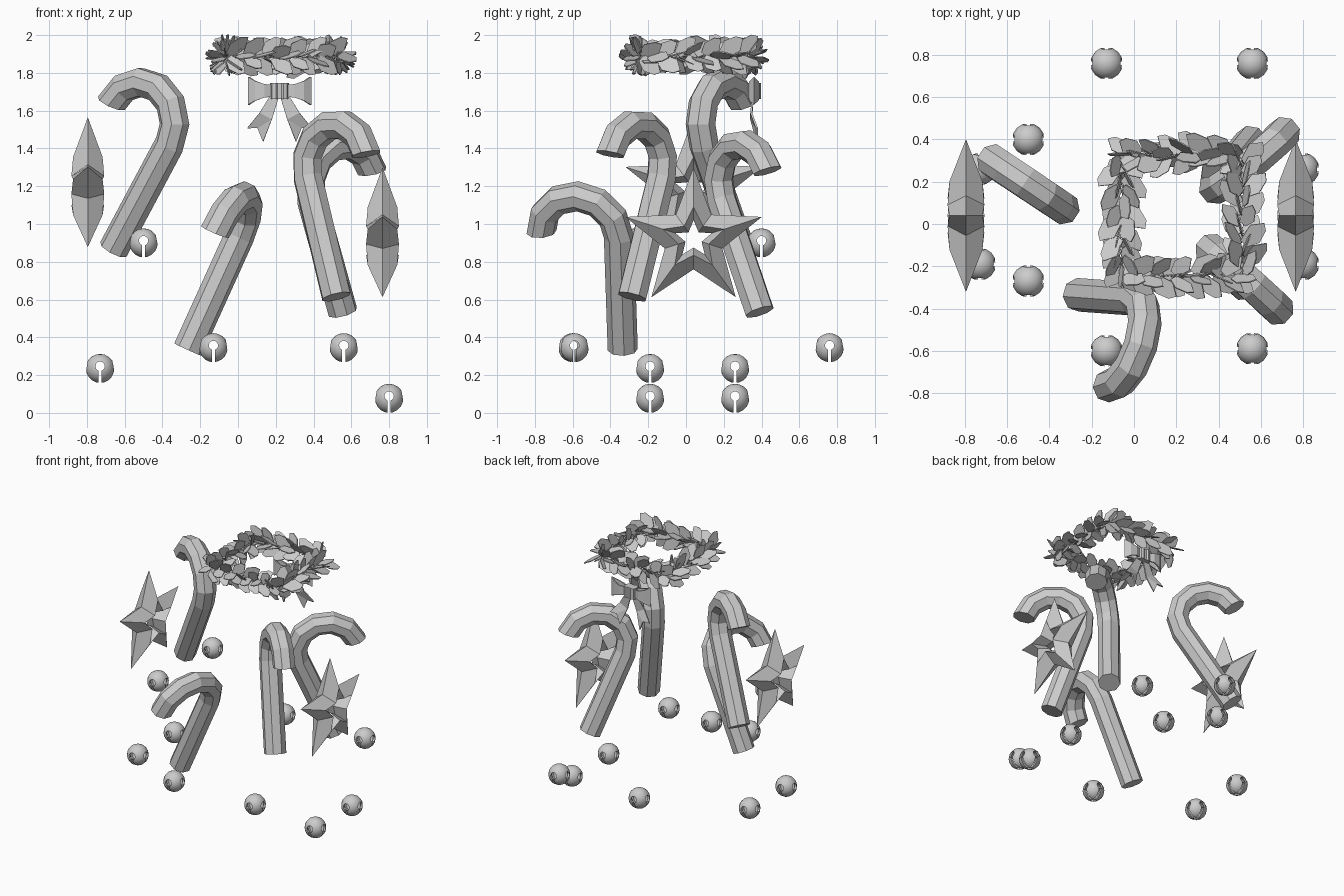
import bpy, bmesh, math, random
from mathutils import Vector as V, Matrix

if "Cube" in bpy.data.objects:
    bpy.data.objects.remove(bpy.data.objects["Cube"])

random.seed(4)

def make(name, verts, faces):
    me = bpy.data.meshes.new(name)
    bm = bmesh.new()
    vs = [bm.verts.new(v) for v in verts]
    for f in faces:
        bm.faces.new([vs[i] for i in f])
    bmesh.ops.recalc_face_normals(bm, faces=bm.faces)
    bm.to_mesh(me)
    bm.free()
    ob = bpy.data.objects.new(name, me)
    bpy.context.collection.objects.link(ob)
    return ob

# Candy canes: octagonal tube, straight shaft then a hook
def cane(name, bottom, top, hook, r=0.215, rad=0.08, sweep=184, segs=6):
    b, t = V(bottom), V(top)
    s = (t - b).normalized()
    h = V(hook)
    h = (h - s * h.dot(s)).normalized()
    n = s.cross(h)
    c = t + h * r
    rings = [(b, h)]
    for i in range(segs + 1):
        a = math.radians(sweep) * i / segs
        m = h * math.cos(a) - s * math.sin(a)
        rings.append((c - m * r, m))
    verts, faces = [], []
    for p, m in rings:
        for k in range(8):
            a = math.pi / 8 + k * math.pi / 4
            verts.append(p + (m * math.cos(a) + n * math.sin(a)) * rad)
    for i in range(len(rings) - 1):
        for k in range(8):
            j = (k + 1) % 8
            faces.append((i*8 + k, i*8 + j, i*8 + 8 + j, i*8 + 8 + k))
    faces += [range(8), range(len(verts) - 8, len(verts))]
    make(name, verts, faces)

cane("candy_cane_left_back", (-0.66, 0.29, 0.865), (-0.364, 0.095, 1.42), (-0.83, 0.56, 0.6))
cane("candy_cane_left_front", (-0.265, -0.335, 0.335), (0.005, -0.355, 0.93), (-0.3, -0.95, 0.05))
cane("candy_cane_right_front", (0.52, -0.285, 0.615), (0.37, -0.13, 1.245), (0.314, -0.276, 0.121))
cane("candy_cane_right_back", (0.555, 0.39, 0.535), (0.39, 0.19, 1.125), (0.27, 0.205, 0.12))

# Stars: faceted open star, ridge raised on both faces
def star(name, loc):
    rows = [(0.38, 0.16, 0, 0), (0.17, 0.085, 0.078, 0.087), (0.1, 0.045, 0, 0), (0.17, 0.085, -0.078, -0.087)]
    verts, faces = [], []
    for ro, ri, xo, xi in rows:
        for k in range(10):
            a = math.pi / 2 + k * math.pi / 5
            r, x = (ri, xi) if k % 2 else (ro, xo)
            verts.append(V(loc) + V((x, r * math.cos(a), r * math.sin(a))))
    for i in range(4):
        for k in range(10):
            j, n = (k + 1) % 10, (i + 1) % 4
            faces.append((i*10 + k, i*10 + j, n*10 + j, n*10 + k))
    make(name, verts, faces)

star("star_left", (-0.795, 0.04, 1.185))
star("star_right", (0.765, 0.04, 0.92))

# Jingle bells: hollow sphere, crossed slits ending in round holes
def bell_mesh():
    bm = bmesh.new()
    bmesh.ops.create_uvsphere(bm, u_segments=16, v_segments=10, radius=0.077)
    inner = bmesh.ops.create_uvsphere(bm, u_segments=16, v_segments=10, radius=0.062)["verts"]
    bmesh.ops.reverse_faces(bm, faces=list({f for v in inner for f in v.link_faces}))
    me = bpy.data.meshes.new("bell")
    bm.to_mesh(me)
    bm.free()
    ob = bpy.data.objects.new("bell_base", me)
    bpy.context.collection.objects.link(ob)
    cutters = []
    for ang in (0, math.pi / 2):
        for kind in ("hole", "slit"):
            cb = bmesh.new()
            if kind == "hole":
                bmesh.ops.create_cone(cb, cap_ends=True, segments=12, radius1=0.025, radius2=0.025, depth=0.3,
                                      matrix=Matrix.Translation((0, 0, 0.012)) @ Matrix.Rotation(math.pi / 2, 4, 'Y'))
            else:
                bmesh.ops.create_cube(cb, size=1, matrix=Matrix.Translation((0, 0, -0.047)) @ Matrix.Diagonal((0.3, 0.017, 0.1, 1)))
            cb.transform(Matrix.Rotation(ang, 4, 'Z'))
            cm = bpy.data.meshes.new("cutter")
            cb.to_mesh(cm)
            cb.free()
            co = bpy.data.objects.new("cutter", cm)
            co.hide_render = True
            bpy.context.collection.objects.link(co)
            mod = ob.modifiers.new("cut", 'BOOLEAN')
            mod.operation, mod.solver, mod.object = 'DIFFERENCE', 'EXACT', co
            cutters.append(co)
    dg = bpy.context.evaluated_depsgraph_get()
    res = bpy.data.meshes.new_from_object(ob.evaluated_get(dg))
    for o in cutters + [ob]:
        bpy.data.objects.remove(o)
    return res

bell = bell_mesh()
spots = [(-0.13, 0.76, 0.345), (0.56, 0.76, 0.345), (-0.13, -0.6, 0.345), (0.56, -0.59, 0.345),
         (-0.73, -0.19, 0.235), (-0.73, 0.26, 0.235), (0.8, -0.19, 0.077), (0.8, 0.26, 0.077),
         (-0.5, 0.4, 0.9), (-0.5, -0.27, 0.9)]
bpy.ops.object.select_all(action='DESELECT')
for i, p in enumerate(spots):
    o = bpy.data.objects.new("bell_%d" % (i + 1), bell)
    o.location = p
    bpy.context.collection.objects.link(o)
    if i == 0:
        o.select_set(True)
        bpy.context.view_layer.objects.active = o
        bpy.ops.object.shade_smooth_by_angle(angle=math.radians(40))
        bell = o.data

# Wreath: four sides of angular leaves radiating around a square path
outline = [(0, -0.022), (0.055, -0.046), (0.115, -0.024), (0.135, 0.008), (0.08, 0.046), (0, 0.022)]
verts, faces = [], []
cen, half = V((0.225, 0.04, 1.888)), 0.285
for side in range(4):
    rot = Matrix.Rotation(side * math.pi / 2, 3, 'Z')
    for i in range(12):
        for k in range(3):
            a = k * math.pi * 2 / 3 + i * 0.9 + random.uniform(-0.3, 0.3)
            radial = V((0, math.cos(a), math.sin(a)))
            base = V((-half + 2 * half * (i + 0.2) / 12, -half, 0)) + radial * 0.01
            d = (radial * 0.68 + V((random.uniform(0.55, 0.85), 0, 0))).normalized()
            w = Matrix.Rotation(random.uniform(-0.6, 0.6), 3, d) @ d.cross(V((0, -math.sin(a), math.cos(a)))).normalized()
            size = random.uniform(0.85, 1.08)
            n0 = len(verts)
            for u, q in outline:
                verts.append(cen + rot @ (base + (d * u + w * q) * size))
            faces.append(range(n0, n0 + 6))
wreath = make("wreath_leaves", verts, faces)
wreath.modifiers.new("thickness", 'SOLIDIFY').thickness = 0.006

# Bow: two flared ribbon loops, pleated knot and two notched tails
bx, by, bz = 0.22, 0.36, 1.705
for name, s in (("left", -1), ("right", 1)):
    path = [(0.03, -0.012, 0.03), (0.08, -0.03, 0.036), (0.13, -0.024, 0.052), (0.168, 0, 0.074),
            (0.13, 0.024, 0.052), (0.08, 0.03, 0.036), (0.03, 0.012, 0.03)]
    vs = [(bx + s * x, by + y, bz + e * h) for x, y, h in path for e in (-1, 1)]
    loop = make("bow_loop_" + name, vs, [(2*i, 2*i + 1, 2*i + 3, 2*i + 2) for i in range(6)])
    tail_pts = [(0.0, 0, -0.02), (0.05, 0, -0.025), (0.105, -0.01, -0.115), (0.17, 0.02, -0.195),
                (0.115, 0.02, -0.195), (0.085, 0.02, -0.268), (0.04, -0.01, -0.15)]
    tail = make("bow_tail_" + name, [(bx + s * x, by + y, bz + z) for x, y, z in tail_pts],
                [(0, 1, 2, 6), (6, 2, 3, 4), (6, 4, 5)])
    for o in (loop, tail):
        o.modifiers.new("thickness", 'SOLIDIFY').thickness = 0.01
prof = [(-0.05, 0), (-0.04, -0.03), (-0.02, -0.036), (-0.01, -0.028), (0.01, -0.028), (0.02, -0.036), (0.04, -0.03),
        (0.05, 0), (0.04, 0.03), (0.02, 0.036), (0.01, 0.028), (-0.01, 0.028), (-0.02, 0.036), (-0.04, 0.03)]
n = len(prof)
vs = [(bx + x, by + y, bz + z) for z in (-0.042, 0.042) for x, y in prof]
make("bow_knot", vs, [range(n), range(n, 2 * n)] + [(i, (i + 1) % n, n + (i + 1) % n, n + i) for i in range(n)])
